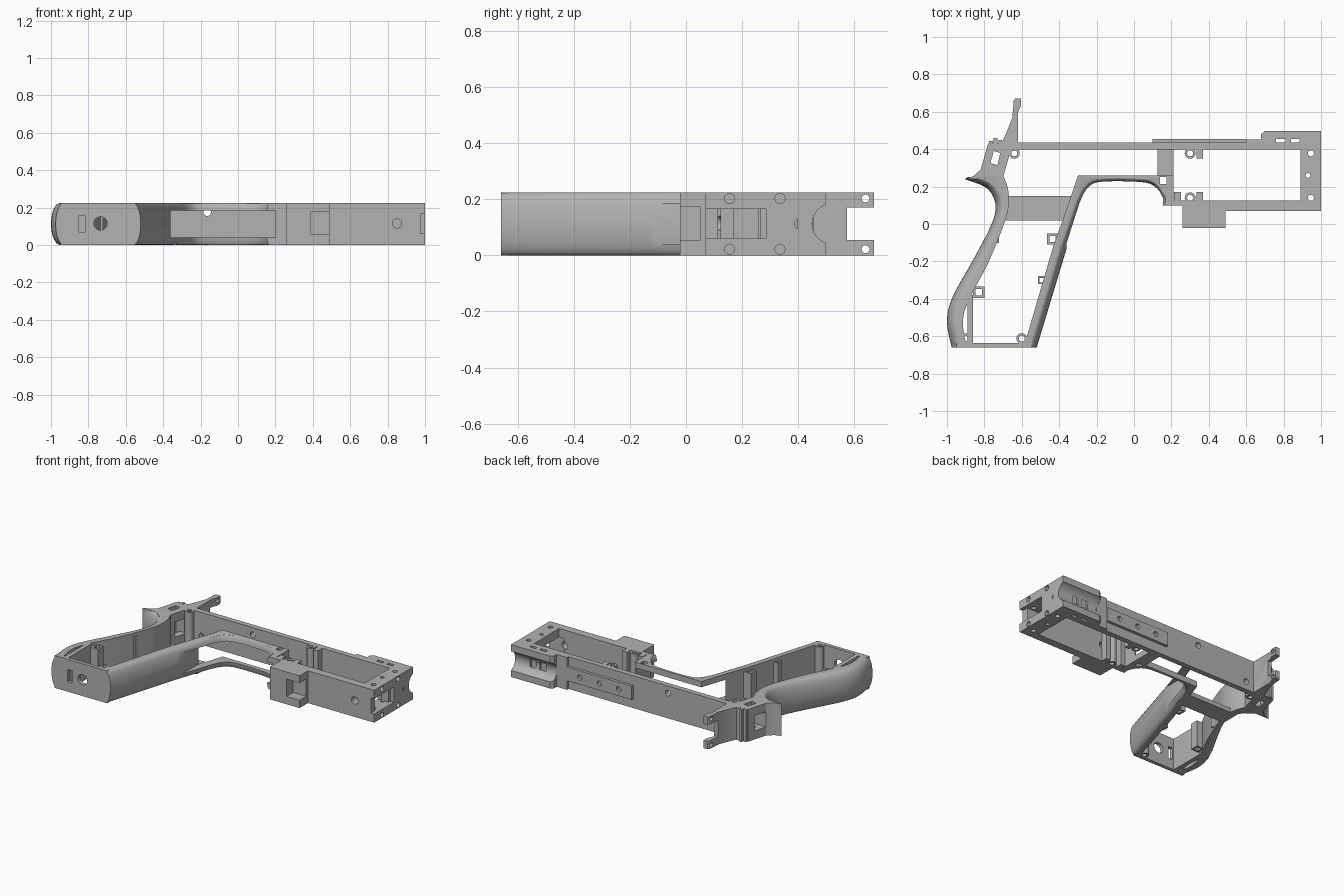
import bpy, bmesh, math
from mathutils import Matrix

if "Cube" in bpy.data.objects:
    bpy.data.objects.remove(bpy.data.objects["Cube"])

H = 0.225          # overall thickness
MID = H / 2
grey = bpy.data.materials.new("frame grey")
grey.diffuse_color = (0.45, 0.45, 0.45, 1)
grey.use_nodes = True
grey.node_tree.nodes["Principled BSDF"].inputs["Base Color"].default_value = grey.diffuse_color


def finish(name, bm):
    bmesh.ops.recalc_face_normals(bm, faces=bm.faces)
    me = bpy.data.meshes.new(name)
    bm.to_mesh(me)
    bm.free()
    me.materials.append(grey)
    ob = bpy.data.objects.new(name, me)
    bpy.context.collection.objects.link(ob)
    return ob


def loft(name, rings):
    """Join equal rings of 3D points and cap the ends."""
    bm = bmesh.new()
    vs = [[bm.verts.new(p) for p in r] for r in rings]
    n = len(vs[0])
    for a, b in zip(vs, vs[1:]):
        for i in range(n):
            bm.faces.new((a[i], a[(i + 1) % n], b[(i + 1) % n], b[i]))
    bm.faces.new(vs[0])
    bm.faces.new(vs[-1])
    return finish(name, bm)


def prism(name, pts, z0=0.0, z1=H):
    return loft(name, [[(x, y, z) for x, y in pts] for z in (z0, z1)])


def box(name, x0, x1, y0, y1, z0=0.0, z1=H):
    return prism(name, [(x0, y0), (x1, y0), (x1, y1), (x0, y1)], z0, z1)


def rod(name, c, r, length, axis="z", n=24):
    bm = bmesh.new()
    rot = {"z": Matrix(), "x": Matrix.Rotation(math.pi / 2, 4, "Y"),
           "y": Matrix.Rotation(math.pi / 2, 4, "X")}[axis]
    bmesh.ops.create_cone(bm, cap_ends=True, segments=n, radius1=r, radius2=r,
                          depth=length, matrix=Matrix.Translation(c) @ rot)
    return finish(name, bm)


def cut(ob, *cutters):
    bpy.context.view_layer.objects.active = ob
    for c in cutters:
        m = ob.modifiers.new("cut", "BOOLEAN")
        m.operation, m.solver, m.object = "DIFFERENCE", "EXACT", c
        bpy.ops.object.modifier_apply(modifier=m.name)
        bpy.data.objects.remove(c)
    return ob


def smooth_pts(pts, k=4):
    """Catmull-Rom refinement of a contour."""
    p = [pts[0]] + pts + [pts[-1]]
    out = []
    for a, b, c, d in zip(p, p[1:], p[2:], p[3:]):
        for j in range(k):
            t = j / k
            out.append(tuple(0.5 * (2 * b[i] + (c[i] - a[i]) * t
                       + (2 * a[i] - 5 * b[i] + 4 * c[i] - d[i]) * t * t
                       + (3 * b[i] - a[i] - 3 * c[i] + d[i]) * t ** 3) for i in (0, 1)))
    return out + [pts[-1]]


def strap(name, mid, edge, inner, steps=14):
    """Wall whose outer side bulges from edge contour to mid contour."""
    rings = []
    for s in range(steps + 1):
        a = math.pi * s / steps
        z, t = MID - MID * math.cos(a), math.sin(a)
        ring = [(e[0] + (m[0] - e[0]) * t, e[1] + (m[1] - e[1]) * t, z)
                for m, e in zip(mid, edge)]
        rings.append(ring + [(x, y, z) for x, y in reversed(inner)])
    return loft(name, rings)


def shade(ob):
    bpy.ops.object.select_all(action="DESELECT")
    ob.select_set(True)
    bpy.context.view_layer.objects.active = ob
    bpy.ops.object.shade_smooth_by_angle(angle=math.radians(30))


# Rounded back strap of the grip
back_mid = smooth_pts([(-.905, .24), (-.80, .20), (-.755, .15), (-.74, .08), (-.77, -.02),
                       (-.865, -.20), (-.97, -.39), (-1, -.52), (-.975, -.66)])
back_edge = smooth_pts([(-.89, .25), (-.78, .235), (-.72, .17), (-.70, .09), (-.73, -.03),
                        (-.82, -.21), (-.92, -.40), (-.95, -.52), (-.93, -.66)])
back_in = smooth_pts([(-.70, .26), (-.674, .19), (-.67, .10), (-.695, 0), (-.78, -.21),
                      (-.88, -.40), (-.915, -.52), (-.895, -.66)])
strap("back_strap", back_mid, back_edge, back_in)

# Front strap running into the trigger opening, with a long slot
front_mid = [(-.52, -.66), (-.36, -.13)] + smooth_pts(
    [(-.285, .11), (-.25, .18), (-.18, .22), (.03, .22), (.11, .195), (.15, .14), (.15, .10)])
front_edge = [(-.56, -.66), (-.40, -.13)] + smooth_pts(
    [(-.315, .11), (-.275, .19), (-.20, .24), (.04, .24), (.12, .215), (.165, .15), (.165, .10)])
front_in = [(-.59, -.66), (-.435, -.13), (-.35, .11), (-.30, .26), (.21, .26), (.21, .10)]
front = strap("front_strap", front_mid, front_edge, front_in)
cut(front, box("slot", -.36, .20, -.4, .5, .04, .185),
    box("post_hole", .14, .175, .215, .25, -.1, .4))

# Grip floor with slot and cable hole
base = prism("grip_base", [(-.95, -.66), (-.55, -.66), (-.545, -.635), (-.95, -.635)])
cut(base, box("slot", -.85, -.815, -.8, -.5, .07, .155),
    rod("hole", (-.735, -.65, .115), .036, .3, "y"))
box("grip_inner_wall", -.89, -.86, -.64, -.38)
box("grip_cross_plate", -.72, -.33, .02, .15, 0, .03)

# Tang at the rear, with a window and a small slot
tang = prism("rear_tang", [(-.905, .24), (-.86, .255), (-.82, .29), (-.78, .43), (-.62, .43),
                           (-.64, .39), (-.66, .39), (-.70, .25), (-.68, .19), (-.75, .20), (-.80, .24)])
slot = prism("slot", [(-.768, .325), (-.73, .315), (-.715, .38), (-.75, .39)], -.1, .4)
cut(tang, slot, box("window", -1, -.55, .29, .38, .06, .165))
for x, top in ((-.765, .445), (-.74, .46), (-.715, .45)):
    box("tang_step", x - .01, x + .01, .42, top)

# Rear fork with two prongs
fork = prism("rear_fork", [(-.71, .43), (-.69, .47), (-.65, .57), (-.643, .66), (-.635, .67),
                           (-.605, .67), (-.605, .63), (-.62, .60), (-.62, .42), (-.70, .42)])
cut(fork, box("notch", -.9, -.4, .575, .8, .055, .17),
    *[rod("hole", (-.63, .64, z), .014, .3, "x") for z in (.022, .203)])

# Long upper rail and its raised strip
rail = box("upper_rail", -.70, 1, .398, .435)
cut(rail, rod("hole", (-.165, .41, .175), .02, .2, "y"),
    rod("hole", (-.56, .41, .06), .02, .2, "y"))
strip = box("raised_strip", .10, .60, .43, .455, .065, .16)
cut(strip, *[rod("hole", (x, .45, MID), .018, .1, "y") for x in (.2, .35, .5)])
box("strip_end", .60, .69, .43, .452)

# Front saddle with a round channel
saddle = prism("front_saddle", [(.68, .43), (.68, .48), (.70, .497), (1, .497), (1, .43)])
cut(saddle, rod("channel", (.85, .521, MID), .071, .6, "x", 40),
    *[box("slot", a, b, .436, .455, -.1, .4) for a, b in ((.76, .81), (.84, .885))])

# Front box: lower wall, end wall and link plate
lower = box("lower_wall", .20, 1, .07, .125)
cut(lower, box("corner", 0, .26, 0, .10, -.1, .4), box("recess", .975, 1.1, 0, .2, .06, .165),
    box("window", .85, 1.1, .115, .2, .06, .165),
    rod("hole", (.365, .1, .115), .025, .2, "y"), rod("hole", (.85, .1, .115), .025, .2, "y"))
end = box("end_wall", .89, 1, .12, .40)
cut(end, box("recess", .975, 1.1, .1, .285, .06, .165),
    box("window", .8, 1.1, .1, .265, .06, .165),
    rod("pin_hole", (.93, .26, MID), .013, .5),
    rod("hole", (1, .41, MID), .022, .08, "x"),
    *[rod("hole", (1, y, z), .018, .06, "x") for y in (.155, .335) for z in (.022, .203)],
    *[rod("screw_hole", (.946, y, MID), .016, .5) for y in (.14, .378)])
box("link_plate", .125, .21, .25, .40, 0, .04)

# Lug under the box with a pocket
lug = box("lower_lug", .26, .49, -.022, .08)
cut(lug, box("pocket", .39, .6, -.1, .05, .055, .175))

# Screw posts
for x, y in ((-.903, -.613), (-.60, -.613), (-.64, .378), (.30, .378), (.30, .14)):
    cut(rod("screw_post", (x, y, MID), .029, H), rod("hole", (x, y, MID), .016, .5))
for y0, y1, x0 in ((.35, .40, .335), (.12, .17, .335), (.12, .17, .215)):
    box("post_rib", x0, x0 + .035, y0, y1)

# Square grip posts on the shell walls
for x, y, s in ((-.743, -.08, .022), (-.83, -.365, .03), (-.435, -.08, .03), (-.492, -.30, .022)):
    cut(box("square_post", x - s, x + s, y - s, y + s, .02, H - .02),
        box("hole", x - s * .55, x + s * .55, y - s * .55, y + s * .55, -.1, .4))

for ob in list(bpy.context.scene.objects):
    shade(ob)
